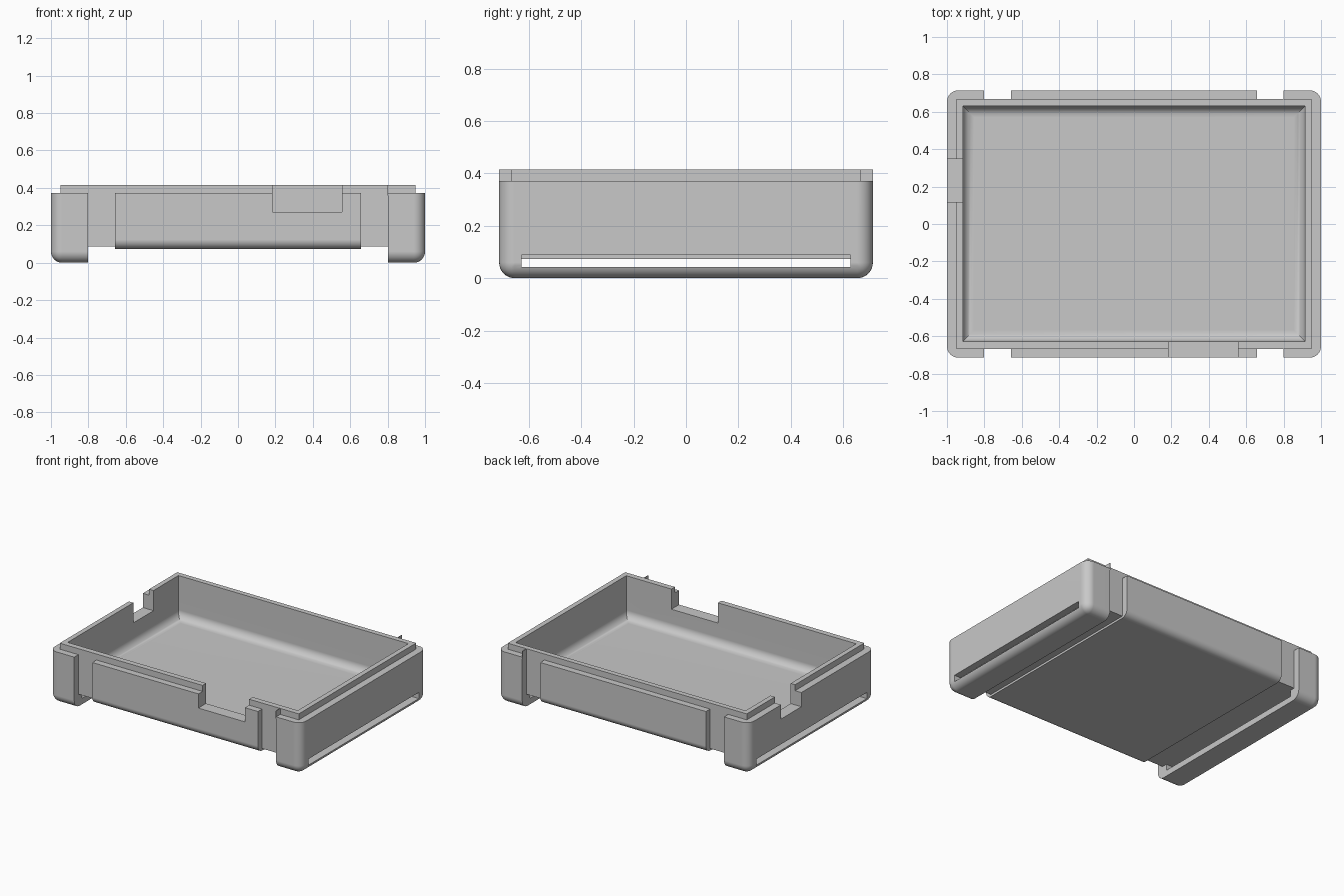
import bpy, bmesh

cube = bpy.data.objects.get("Cube")
if cube:
    bpy.data.objects.remove(cube, do_unlink=True)

grey = bpy.data.materials.new("light grey plastic")
grey.use_nodes = True
COLOUR = (0.58, 0.58, 0.58, 1)
grey.diffuse_color = COLOUR
grey.node_tree.nodes["Principled BSDF"].inputs["Base Color"].default_value = COLOUR


def box(name, x, y, z, radius=0, choose=None):
    """Box from (min, max) ranges; edges picked by choose(v1, v2) are rounded."""
    bm = bmesh.new()
    bmesh.ops.create_cube(bm, size=1)
    for v in bm.verts:
        v.co = [r[0] if c < 0 else r[1] for c, r in zip(v.co, (x, y, z))]
    if radius:
        edges = [e for e in bm.edges if choose(e.verts[0].co, e.verts[1].co)]
        bmesh.ops.bevel(bm, geom=edges, offset=radius, segments=8,
                        profile=0.5, affect='EDGES')
    bmesh.ops.recalc_face_normals(bm, faces=bm.faces)
    mesh = bpy.data.meshes.new(name)
    bm.to_mesh(mesh)
    bm.free()
    mesh.materials.append(grey)
    obj = bpy.data.objects.new(name, mesh)
    bpy.context.collection.objects.link(obj)
    return obj


def combine(target, tool, operation):
    """Apply a boolean and discard the tool."""
    mod = target.modifiers.new("cut", 'BOOLEAN')
    mod.operation, mod.object, mod.solver = operation, tool, 'EXACT'
    bpy.context.view_layer.objects.active = target
    bpy.ops.object.modifier_apply(modifier=mod.name)
    bpy.data.objects.remove(tool, do_unlink=True)


def along_bottom(a, b):
    return a.z == b.z and a.z < 0.2


def bottom_long(a, b):
    return along_bottom(a, b) and a.y == b.y


def bottom_or_corner(a, b):
    return along_bottom(a, b) or a.z != b.z


# End blocks: a rounded slab with its middle removed and a strap slot through it
tray = box("tray", (-1, 1), (-.714, .714), (0, .372), .06, bottom_or_corner)
combine(tray, box("middle", (-.802, .802), (-1, 1), (-1, 1)), 'DIFFERENCE')
combine(tray, box("slot", (-2, 2), (-.628, .628), (.043, .089)), 'DIFFERENCE')

# Inner wall with raised lip, and the thicker centre section
combine(tray, box("wall", (-.95, .95), (-.667, .667), (.088, .415)), 'UNION')
combine(tray, box("centre", (-.658, .658), (-.714, .714), (.073, .372),
                  .05, bottom_long), 'UNION')

# Hollow with a rounded floor edge
combine(tray, box("hollow", (-.915, .914), (-.627, .630), (.11, .8),
                  .06, along_bottom), 'DIFFERENCE')

# Connector notches in the front and the side wall
combine(tray, box("front_notch", (.185, .555), (-1, -.5), (.27, .8)), 'DIFFERENCE')
combine(tray, box("side_notch", (-1.2, -.8), (.118, .348), (.27, .8)), 'DIFFERENCE')

# Smooth the fillets while keeping the large faces flat
bpy.ops.object.select_all(action='DESELECT')
tray.select_set(True)
bpy.context.view_layer.objects.active = tray
bpy.ops.object.shade_smooth_by_angle(angle=0.5)
weighted = tray.modifiers.new("flat_faces", 'WEIGHTED_NORMAL')
weighted.keep_sharp = True

# Thin fins continuing the lip at the end block edges
for side, name in ((-1, "front_fin"), (1, "back_fin")):
    box(name, (.8, .803), sorted((side * .66, side * .714)), (.36, .415))
